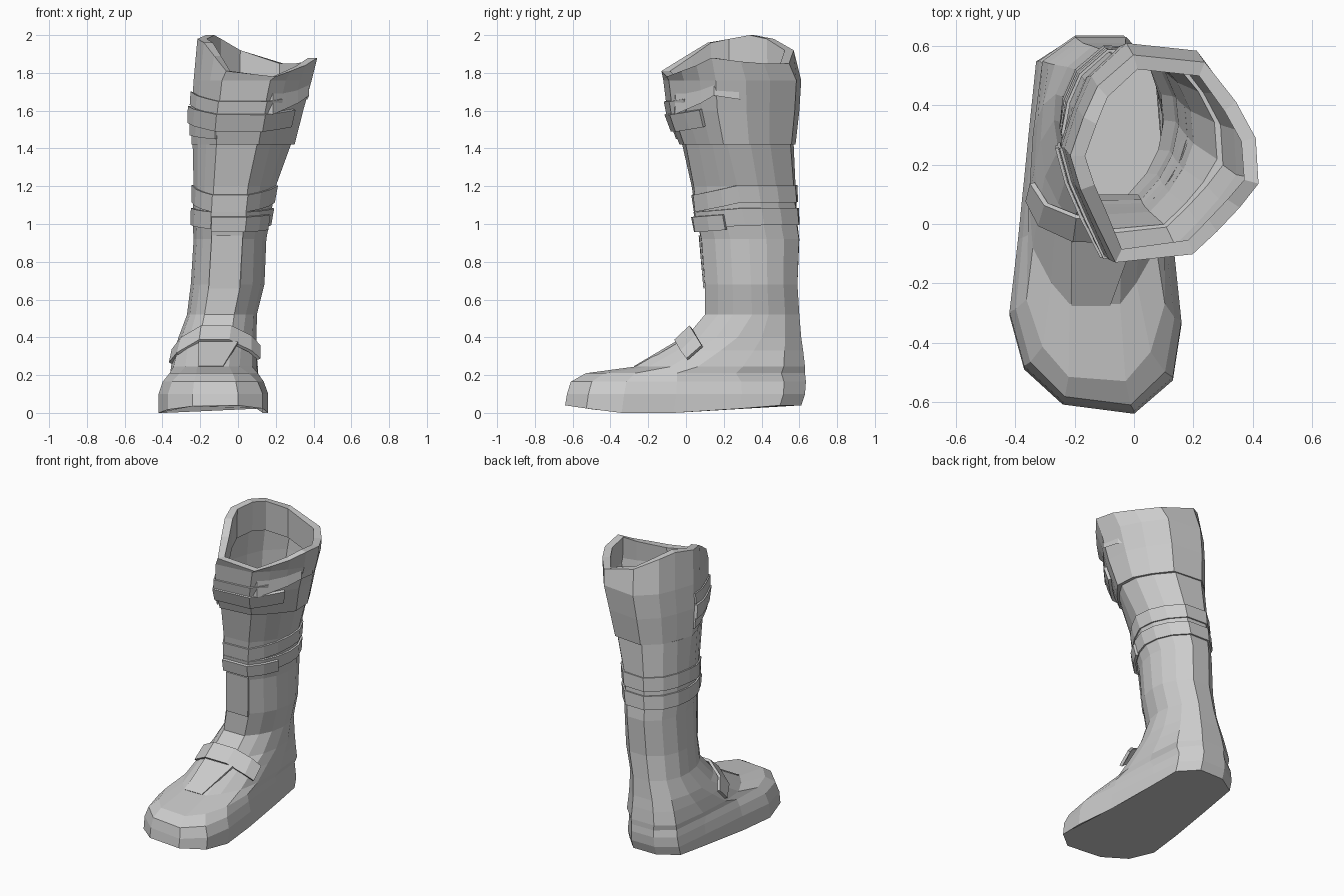
import bpy
from math import hypot

if "Cube" in bpy.data.objects:
    bpy.data.objects.remove(bpy.data.objects["Cube"])

# Unit outlines (14 points, counter-clockwise from front left): sole, instep, ankle and cuff
SOLE = [(-.38, -.95), (.45, -1), (.9, -.82), (1, -.52), (.9, -.08), (.79, .47), (.72, .82),
        (.35, 1), (-.25, 1), (-.69, .87), (-.78, .47), (-.9, -.08), (-1, -.47), (-.83, -.76)]
MID = [(-.4, -1), (.34, -1), (.58, -.84), (.87, -.58), (.98, -.26), (1, .27), (.91, .75),
       (.43, 1), (-.32, 1), (-.8, .82), (-.94, .27), (-1, -.22), (-.94, -.58), (-.67, -.84)]
LEG = [(-.5, -1), (.35, -1), (.68, -.72), (.9, -.4), (1, 0), (.95, .35), (.75, .7),
       (.35, 1), (-.3, 1), (-.75, .72), (-.97, .35), (-1, 0), (-.92, -.4), (-.75, -.72)]
TOP = [(-.52, -1), (.3, -.92), (.56, -.7), (.8, -.47), (1, -.24), (.97, .2), (.76, .55),
       (.43, .93), (-.33, 1), (-.71, .7), (-.86, .4), (-1, .03), (-.89, -.3), (-.72, -.63)]
SHAPES = (SOLE, MID, LEG, TOP, TOP)
N = len(LEG)

# Rings: z, x min, x max, y min, y max, outline blend (0 sole, 1 instep, 2 ankle, 3 cuff)
RINGS = [(0, -.42, .16, -.64, .61, 0), (.1, -.42, .16, -.63, .63, 0),
         (.165, -.40, .14, -.61, .635, .1), (.21, -.37, .12, -.53, .63, .5),
         (.245, -.355, .105, -.27, .63, 1), (.33, -.335, .10, -.12, .62, 1.3),
         (.40, -.315, .10, 0, .61, 1.6),
         (.52, -.27, .10, .10, .60, 2), (.68, -.25, .14, .10, .59, 2),
         (.92, -.235, .15, .08, .60, 2.1), (1.0, -.24, .165, .06, .59, 2.2),
         (1.2, -.235, .20, .03, .58, 2.5), (1.42, -.24, .28, -.02, .57, 2.8),
         (1.421, -.245, .30, -.035, .58, 3), (1.6, -.245, .345, -.10, .60, 3),
         (1.76, -.235, .39, -.12, .61, 3)]
RIM = (0, -.215, .42, -.13, .57, 3)
RIM_Z = [1.81, 1.78, 1.81, 1.84, 1.88, 1.86, 1.85, 1.85, 1.92, 1.98, 2.0, 1.98, 1.96, 1.89]


def point(r, i, grow=0.0):
    z, x0, x1, y0, y1, t = r
    k, f = int(t), t - int(t)
    (ua, va), (ub, vb) = SHAPES[k][i], SHAPES[k + 1][i]
    dx = (ua + (ub - ua) * f) * (x1 - x0) / 2
    dy = (va + (vb - va) * f) * (y1 - y0) / 2
    s = 1 + grow / hypot(dx, dy)
    return ((x0 + x1) / 2 + dx * s, (y0 + y1) / 2 + dy * s, z)


def ring_at(z):
    for a, b in zip(RINGS, RINGS[1:]):
        if a[0] <= z <= b[0]:
            f = (z - a[0]) / (b[0] - a[0])
            return tuple(p + (q - p) * f for p, q in zip(a, b))
    return RINGS[-1]


def make(name, verts, faces, thick=0):
    me = bpy.data.meshes.new(name)
    me.from_pydata(verts, [], faces)
    me.update()
    ob = bpy.data.objects.new(name, me)
    bpy.context.collection.objects.link(ob)
    if thick:
        m = ob.modifiers.new("thickness", 'SOLIDIFY')
        m.thickness, m.offset = thick, 1
    return ob


def plate(name, low, high, thick, closed=False):
    n = len(low)
    faces = [(i, (i + 1) % n, n + (i + 1) % n, n + i) for i in range(n if closed else n - 1)]
    return make(name, low + high, faces, thick)


def strap(name, ids, z, height, dip, grow, thick):
    """Band that follows the leg and sags by dip at the front."""
    low, high = [], []
    for i in ids:
        zc = z - dip * max(0, -LEG[i % N][1])
        for side, s in ((low, -.5), (high, .5)):
            side.append(point(ring_at(zc + s * height), i % N, grow))
    return plate(name, low, high, thick, closed=len(ids) == N)


# Boot shell: foot, leg, flared cuff, rim and short lining
rows = [[point(r, i) for i in range(N)] for r in RINGS]
rows[0] = [(x, y, .04 * min(1, max(0, (abs(y + .12) - .25) / .27))) for x, y, z in rows[0]]
for grow, drop in ((0, 0), (-.05, 0), (-.045, .2)):
    rows.append([point(RIM, i, grow)[:2] + (RIM_Z[i] - drop,) for i in range(N)])
verts = [p for row in rows for p in row]
faces = [tuple(reversed(range(N)))]
for k in range(len(rows) - 1):
    for i in range(N):
        j = (i + 1) % N
        faces.append((k * N + i, k * N + j, k * N + N + j, k * N + N + i))
make("boot_shell", verts, faces)

# Straps around the calf
strap("cuff_trim", range(11, 17), 1.665, .07, .05, .003, .01)
strap("cuff_strap", range(11, 18), 1.58, .09, .04, .003, .02)
strap("cuff_strap_end", range(11, 15), 1.51, .08, .02, .003, .01)
strap("calf_strap_upper", range(N), 1.16, .09, .05, .0, .01)
strap("calf_strap_lower", range(N), 1.04, .09, .02, .0, .012)
strap("calf_buckle", range(14, 18), 1.02, .08, .02, .01, .018)

# Raised shin panel
strap("shin_panel", range(14, 16), .80, .28, 0, .0, .008)

# Tongue and instep strap
plate("tongue", [(-.21, -.27, .237), (-.08, -.27, .237)],
      [(-.21, -.05, .367), (0, -.05, .367)], .012)
low = [(-.35, .08, .26), (-.31, .0, .31), (-.2, -.05, .375), (-.05, -.05, .375),
       (.06, -.02, .32), (.105, .01, .28)]
high = [(-.335, .14, .33), (-.29, .07, .39), (-.19, .03, .45), (-.04, .03, .45),
        (.06, .06, .40), (.105, .09, .35)]
plate("instep_strap", low, high, .018)
